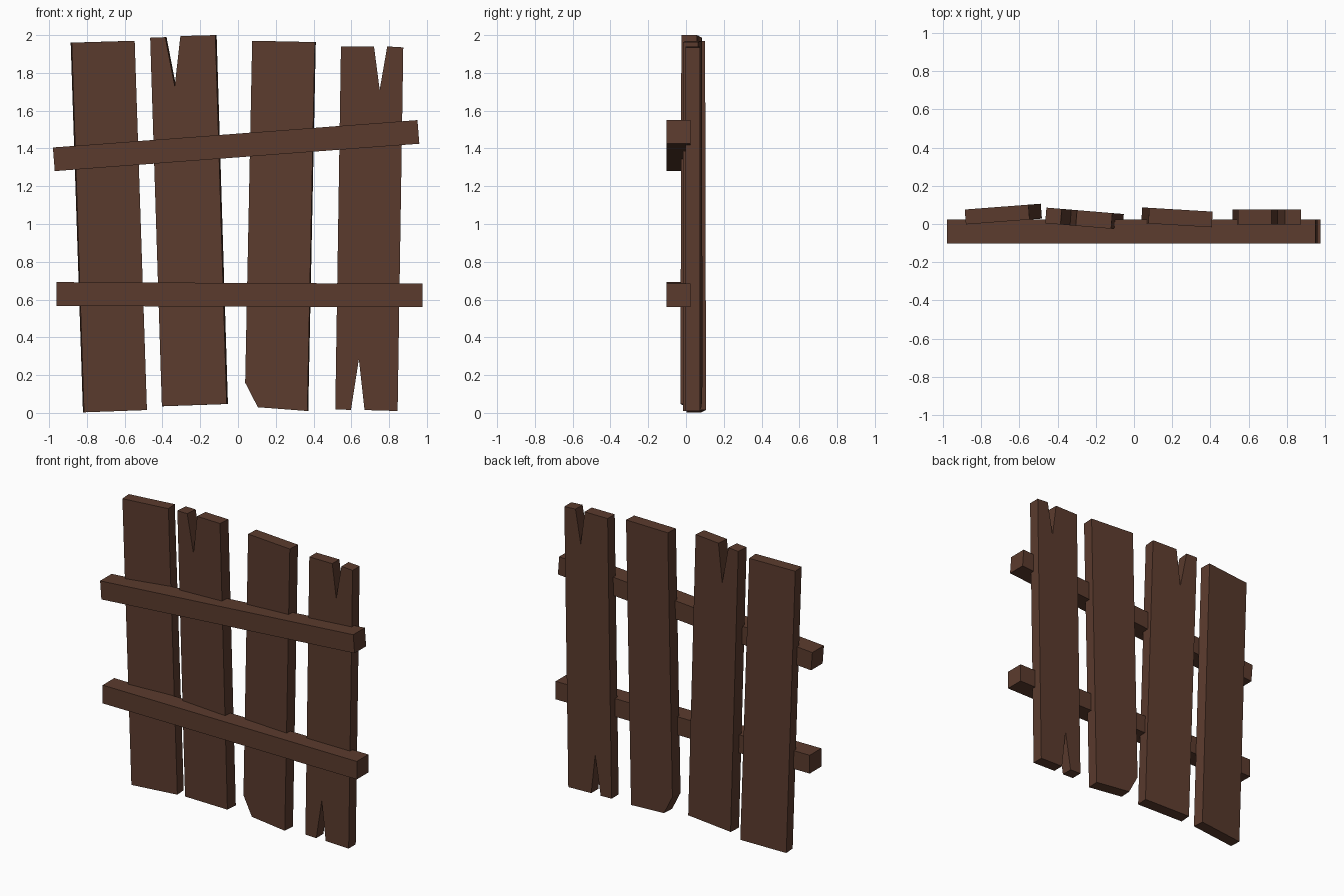
import bpy, bmesh, math
from mathutils import Vector

if "Cube" in bpy.data.objects:
    bpy.data.objects.remove(bpy.data.objects["Cube"])

wood = bpy.data.materials.new("dark_brown_wood")
wood.diffuse_color = (0.105, 0.044, 0.027, 1)
wood.use_nodes = True
wood.node_tree.nodes["Principled BSDF"].inputs["Base Color"].default_value = wood.diffuse_color


def board(name, outline, y_left, slope, thick):
    """Extrude a front (x, z) outline backwards; slope yaws the board about z."""
    x0 = min(x for x, z in outline)
    bm = bmesh.new()
    verts = [bm.verts.new((x, y_left + slope * (x - x0), z)) for x, z in outline]
    face = bm.faces.new(verts)
    ext = bmesh.ops.extrude_face_region(bm, geom=[face], use_keep_orig=True)
    back = [g for g in ext["geom"] if isinstance(g, bmesh.types.BMVert)]
    bmesh.ops.translate(bm, verts=back, vec=Vector((-slope, 1, 0)).normalized() * thick)
    bmesh.ops.recalc_face_normals(bm, faces=bm.faces[:])
    me = bpy.data.meshes.new(name)
    bm.to_mesh(me)
    bm.free()
    me.materials.append(wood)
    ob = bpy.data.objects.new(name, me)
    bpy.context.collection.objects.link(ob)
    return ob


# Upright planks, left to right
board("plank_plain", [(-0.815, 0.003), (-0.482, 0.015), (-0.547, 1.97), (-0.88, 1.96)],
      -0.002, 0.076, 0.078)
board("plank_split_top", [(-0.403, 0.035), (-0.06, 0.047), (-0.12, 2.0), (-0.305, 1.995),
                          (-0.335, 1.73), (-0.385, 1.989), (-0.465, 1.986)],
      0.004, -0.083, 0.082)
board("plank_chipped_corner", [(0.105, 0.03), (0.367, 0.01), (0.407, 1.963), (0.075, 1.97),
                               (0.038, 0.16)],
      0.005, -0.06, 0.082)
board("plank_split_both_ends", [(0.515, 0.018), (0.598, 0.016), (0.64, 0.285), (0.67, 0.015),
                                (0.845, 0.01), (0.875, 1.935), (0.79, 1.94), (0.75, 1.71),
                                (0.72, 1.94), (0.545, 1.94)],
      -0.002, 0.0, 0.077)

# Crossing rails in front
board("upper_rail", [(-0.97, 1.28), (0.96, 1.425), (0.95, 1.55), (-0.98, 1.405)],
      -0.102, 0.0, 0.126)
board("lower_rail", [(-0.96, 0.566), (0.977, 0.56), (0.977, 0.684), (-0.96, 0.692)],
      -0.102, 0.0, 0.126)
